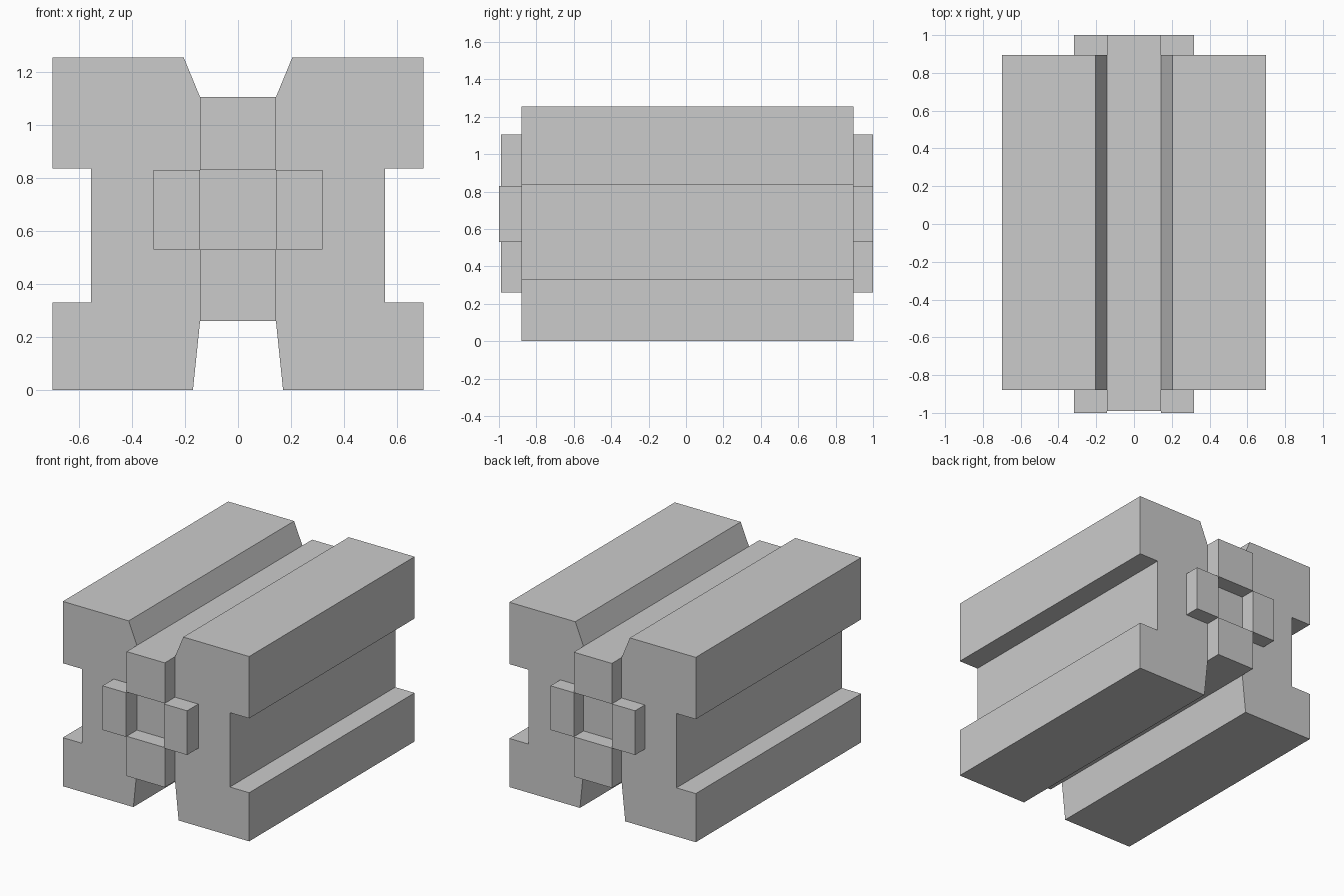
import bpy, bmesh
from mathutils import Vector

cube = bpy.data.objects.get("Cube")
if cube:
    bpy.data.objects.remove(cube, do_unlink=True)

grey = bpy.data.materials.new("plain_grey")
grey.use_nodes = True
colour = (0.6, 0.6, 0.6, 1.0)
grey.diffuse_color = colour
grey.node_tree.nodes["Principled BSDF"].inputs["Base Color"].default_value = colour

FRONT, BACK = -0.88, 0.895    # end faces of the main blocks
HALF_BAR = 0.143              # half width of the centre bar
TAB_LOW, TAB_HIGH = 0.53, 0.83


def prism(name, outline, axis, start, end, mirror=False):
    """Extrude a closed outline along x or y, optionally mirrored across x."""
    bm = bmesh.new()
    if axis == "y":
        verts = [bm.verts.new((u, start, z)) for u, z in outline]
        step = Vector((0, end - start, 0))
    else:
        verts = [bm.verts.new((start, u, z)) for u, z in outline]
        step = Vector((end - start, 0, 0))
    face = bm.faces.new(verts)
    grown = bmesh.ops.extrude_face_region(bm, geom=[face], use_keep_orig=True)
    moved = [g for g in grown["geom"] if isinstance(g, bmesh.types.BMVert)]
    bmesh.ops.translate(bm, verts=moved, vec=step)
    bmesh.ops.recalc_face_normals(bm, faces=bm.faces)
    mesh = bpy.data.meshes.new(name)
    bm.to_mesh(mesh)
    bm.free()
    mesh.materials.append(grey)
    obj = bpy.data.objects.new(name, mesh)
    bpy.context.collection.objects.link(obj)
    if mirror:
        mod = obj.modifiers.new("mirror", "MIRROR")
        mod.use_axis[0] = True
        mod.use_mirror_merge = False
    return obj


# Two side blocks with a long channel in the outer wall
prism("side_blocks", [
    (HALF_BAR, 0.26), (0.17, 0), (0.70, 0), (0.70, 0.33), (0.555, 0.33),
    (0.555, 0.835), (0.70, 0.835), (0.70, 1.255), (0.205, 1.255),
    (HALF_BAR, 1.105)], "y", FRONT, BACK, mirror=True)

# Centre bar, notched at both ends
prism("centre_bar", [
    (-0.99, 0.26), (1.0, 0.26), (1.0, TAB_LOW), (BACK, TAB_LOW),
    (BACK, TAB_HIGH), (1.0, TAB_HIGH), (1.0, 1.105), (-0.99, 1.105),
    (-0.99, TAB_HIGH), (FRONT, TAB_HIGH), (FRONT, TAB_LOW),
    (-0.99, TAB_LOW)], "x", -HALF_BAR, HALF_BAR)

# Small tabs beside each notch
tab = [(HALF_BAR, TAB_LOW), (0.318, TAB_LOW), (0.318, TAB_HIGH), (HALF_BAR, TAB_HIGH)]
prism("front_tabs", tab, "y", -1.0, FRONT, mirror=True)
prism("back_tabs", tab, "y", BACK, 1.0, mirror=True)
